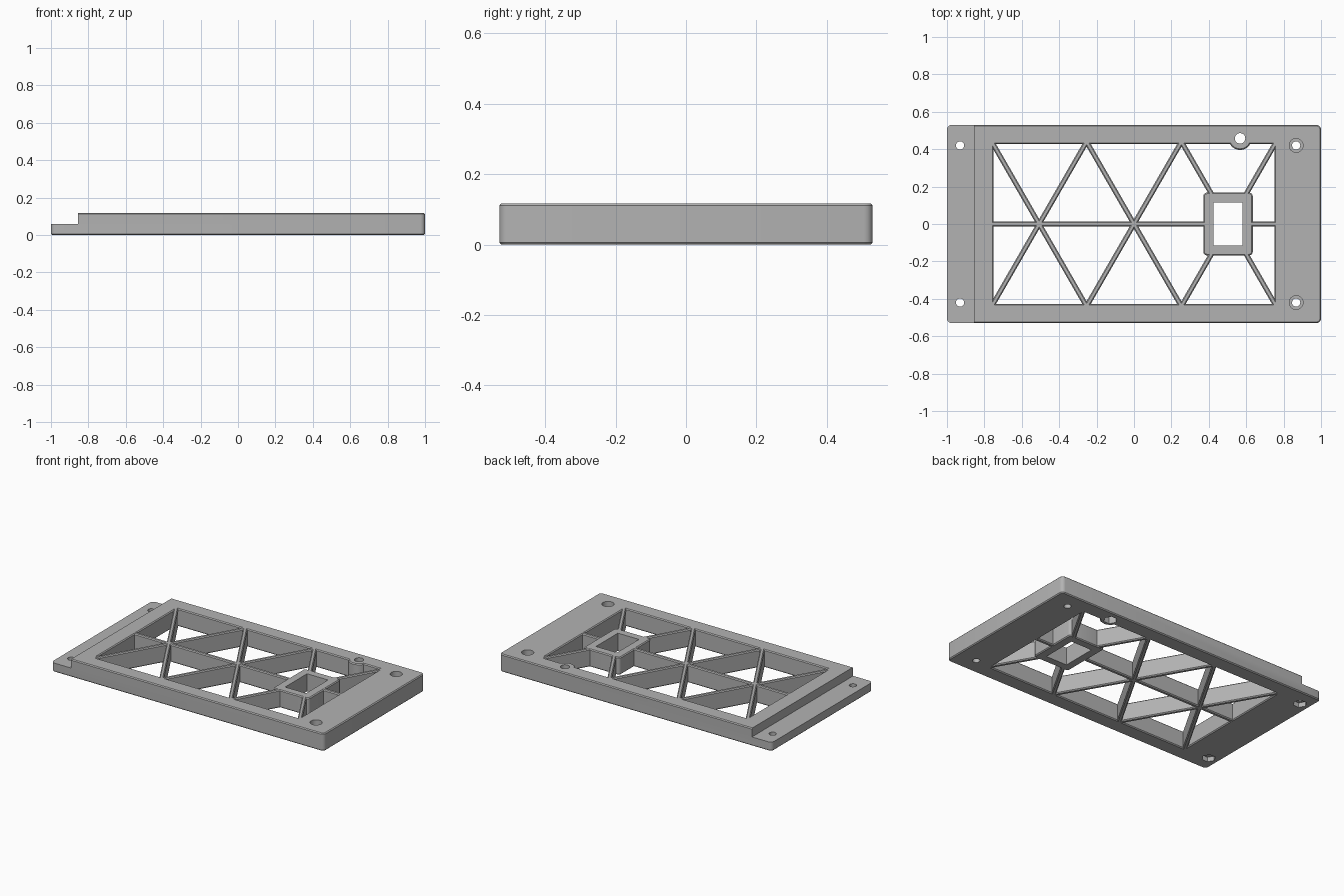
import bpy, bmesh
from math import atan2, cos, hypot, pi, sin
from mathutils import Matrix

if "Cube" in bpy.data.objects:
    bpy.data.objects.remove(bpy.data.objects["Cube"], do_unlink=True)

HEIGHT = 0.117
LEDGE = 0.059
CHAMFER = 0.006

grey = bpy.data.materials.new("plain grey")
grey.use_nodes = True
grey.diffuse_color = (0.45, 0.45, 0.45, 1)
grey.node_tree.nodes["Principled BSDF"].inputs["Base Color"].default_value = grey.diffuse_color


def rectangle(sx, sy, radius=0.0, steps=4):
    """Outline function of a rounded rectangle, grown by d."""
    def outline(d):
        r = max(radius + d, 0) if radius else 0
        hx, hy = sx / 2 + d - r, sy / 2 + d - r
        points = []
        for k, (u, v) in enumerate(((1, 1), (-1, 1), (-1, -1), (1, -1))):
            for i in range(steps + 1 if r else 1):
                a = (k + i / steps) * pi / 2
                points.append((u * hx + r * cos(a), v * hy + r * sin(a)))
        return points
    return outline


def disc(radius, sides=32):
    def outline(d):
        return [((radius + d) * cos(2 * pi * i / sides),
                 (radius + d) * sin(2 * pi * i / sides)) for i in range(sides)]
    return outline


def solid(name, outline, layers, x=0, y=0, turn=0):
    """Stack an outline through (height, growth) layers and cap it."""
    bm = bmesh.new()
    rings = [[bm.verts.new((px, py, z)) for px, py in outline(d)] for z, d in layers]
    n = len(rings[0])
    for low, high in zip(rings, rings[1:]):
        for i in range(n):
            j = (i + 1) % n
            bm.faces.new((low[i], low[j], high[j], high[i]))
    bm.faces.new(rings[0][::-1])
    bm.faces.new(rings[-1])
    bm.transform(Matrix.Translation((x, y, 0)) @ Matrix.Rotation(turn, 4, "Z"))
    bmesh.ops.recalc_face_normals(bm, faces=bm.faces)
    mesh = bpy.data.meshes.new(name)
    bm.to_mesh(mesh)
    bm.free()
    mesh.materials.append(grey)
    ob = bpy.data.objects.new(name, mesh)
    bpy.context.collection.objects.link(ob)
    return ob


def chamfered(c=CHAMFER):
    return [(0, -c), (c, 0), (HEIGHT - c, 0), (HEIGHT, -c)]


def flared(c=CHAMFER):
    """Layers of a through-cutter that leaves chamfered rims."""
    return [(-0.02, c), (0, c), (c, 0), (HEIGHT - c, 0), (HEIGHT, c), (HEIGHT + 0.02, c)]


def straight(low=-0.02, high=HEIGHT + 0.02):
    return [(low, 0), (high, 0)]


def cut(target, cutters):
    for cutter in cutters:
        mod = target.modifiers.new("cut", "BOOLEAN")
        mod.operation, mod.solver, mod.object = "DIFFERENCE", "EXACT", cutter
    graph = bpy.context.evaluated_depsgraph_get()
    mesh = bpy.data.meshes.new_from_object(target.evaluated_get(graph))
    target.modifiers.clear()
    target.data = mesh


def rib(name, x0, y0, x1, y1):
    length = hypot(x1 - x0, y1 - y0)
    return solid(name, rectangle(length, 0.027), chamfered(),
                 (x0 + x1) / 2, (y0 + y1) / 2, atan2(y1 - y0, x1 - x0))


# Frame slab and the boss that widens its back edge
parts = []
frame = solid("frame", rectangle(2, 1.06, 0.025), chamfered())
BOSS_X, BOSS_Y = 0.567, 0.458
boss = solid("nut_boss", disc(0.062), chamfered(), BOSS_X, BOSS_Y)

# Cutters: central opening, half-height ledge, bolt holes and nut pockets
opening = solid("opening_cutter", rectangle(1.5, 0.856), flared())
ledge = solid("ledge_cutter", rectangle(0.3, 1.3), straight(LEDGE), -1.005, 0)
boss_hole = [solid("boss_hole_cutter", disc(0.028), straight(), BOSS_X, BOSS_Y),
             solid("boss_nut_cutter", disc(0.042, 6), straight(-0.02, 0.045), BOSS_X, BOSS_Y)]
holes = []
for y in (-0.42, 0.42):
    holes += [
        solid("ledge_hole_cutter", disc(0.022), straight(), -0.93, y),
        solid("ledge_nut_cutter", disc(0.042, 6), straight(-0.02, 0.03), -0.93, y),
        solid("bolt_hole_cutter", disc(0.022), straight(), 0.867, y),
        solid("bolt_head_cutter", disc(0.037), straight(LEDGE), 0.867, y),
    ]
cut(frame, [opening, ledge] + holes + boss_hole)
cut(boss, boss_hole)

# Rectangular socket held by the ribs
socket = solid("socket", rectangle(0.265, 0.336, 0.02), chamfered(), 0.503, 0)
window = solid("window_cutter", rectangle(0.154, 0.23), straight(), 0.503, 0)
cut(socket, [window])
parts += [frame, boss, socket]

# Lengthwise ribs
parts.append(rib("long_rib", -0.77, 0, 0.4, 0))
parts.append(rib("short_rib", 0.61, 0, 0.77, 0))

# Diagonal ribs fan out from nodes on the centre line
NODE, TOP = 0.507, 0.445
for node in (-NODE, 0, NODE):
    for sx in (-1, 1):
        for sy in (-1, 1):
            start = 0.142 if node > 0 else 0
            lean = NODE / 2 / 0.44
            parts.append(rib("diagonal_rib", node + sx * lean * start, sy * start,
                             node + sx * lean * TOP, sy * TOP))

# Remove cutters and smooth the round parts
for ob in [opening, ledge, window] + holes + boss_hole:
    bpy.data.objects.remove(ob, do_unlink=True)
bpy.ops.object.select_all(action="DESELECT")
for ob in parts:
    ob.select_set(True)
bpy.context.view_layer.objects.active = frame
bpy.ops.object.shade_smooth_by_angle(angle=pi / 6)
